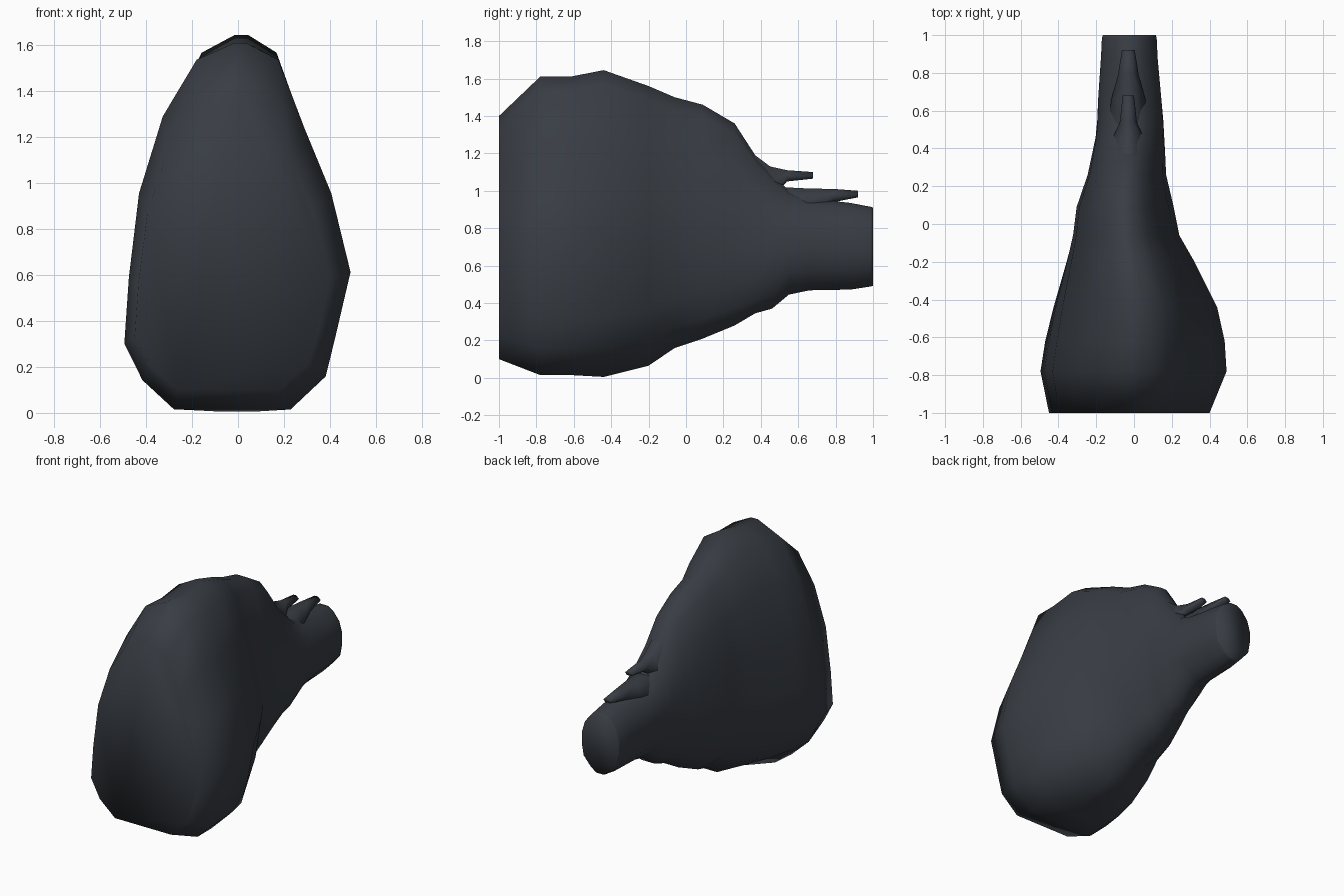
import bpy, bmesh

if "Cube" in bpy.data.objects:
    bpy.data.objects.remove(bpy.data.objects["Cube"])

mat = bpy.data.materials.new("dark_slate")
mat.diffuse_color = (0.04, 0.047, 0.058, 1)
mat.use_nodes = True
mat.node_tree.nodes["Principled BSDF"].inputs["Base Color"].default_value = mat.diffuse_color


def loft(name, rings):
    """Skin a list of equal-sized point rings and cap both ends."""
    bm = bmesh.new()
    loops = [[bm.verts.new(p) for p in ring] for ring in rings]
    n = len(loops[0])
    for a, b in zip(loops, loops[1:]):
        for i in range(n):
            j = (i + 1) % n
            bm.faces.new((a[i], a[j], b[j], b[i]))
    bm.faces.new(loops[0])
    bm.faces.new(loops[-1])
    bmesh.ops.recalc_face_normals(bm, faces=bm.faces)
    for f in bm.faces:
        f.smooth = True
    me = bpy.data.meshes.new(name)
    bm.to_mesh(me)
    bm.free()
    me.materials.append(mat)
    ob = bpy.data.objects.new(name, me)
    bpy.context.collection.objects.link(ob)
    return ob


# Half sections: (height fraction, width fraction), uneven pear in front, oval rear
PEAR_L = [(0, .56), (.08, .84), (.18, 1), (.36, .96), (.59, .87), (.8, .66), (.955, .36), (1, .03)]
PEAR_R = [(0, .47), (.09, .78), (.19, .86), (.375, 1), (.59, .83), (.77, .59), (.955, .36), (1, .08)]
REAR = [(0, .2), (.08, .52), (.23, .9), (.42, 1), (.62, 1), (.8, .84), (.94, .5), (1, .2)]


def section(y, left, right, bottom, top, t, keel=1):
    c, w, h = (left + right) / 2, (right - left) / 2, top - bottom

    def half(pear, s):
        pts = []
        for i, (a, b) in enumerate(zip(pear, REAR)):
            k = a[1] + (b[1] - a[1]) * t
            if i == 0:
                k *= keel
            pts.append((c + s * w * k, y, bottom + h * (a[0] + (b[0] - a[0]) * t)))
        return pts

    return half(PEAR_R, 1) + half(PEAR_L, -1)[::-1]


# Main body: y, left, right, bottom, top, blend, keel width
body = [
    (-1.00, -.45, .40, .10, 1.40, 0),
    (-.78, -.495, .49, .015, 1.61, 0),
    (-.62, -.47, .48, .015, 1.61, 0),
    (-.44, -.43, .44, .005, 1.645, .1, .3),
    (-.20, -.365, .32, .065, 1.56, .25, .5),
    (-.06, -.33, .24, .16, 1.50, .35, .7),
    (.09, -.31, .21, .21, 1.46, .4),
    (.26, -.25, .17, .28, 1.36, .45),
    (.37, -.225, .165, .345, 1.19, .6),
    (.46, -.205, .16, .37, 1.09, .75),
    (.55, -.195, .155, .445, 1.00, .9),
    (.66, -.19, .145, .468, .96, 1),
    (.88, -.175, .125, .472, .935, 1),
    (.985, -.17, .12, .488, .915, 1),
    (1.00, -.165, .115, .492, .91, 1),
]
loft("body", [section(*s) for s in body])


# Tapered spikes above the neck: y, half width, bottom, top (roots sink into the body)
def spike(name, stations):
    rings = []
    for y, w, b, t in stations:
        m = b + (t - b) * .45
        rings.append([(-.03 + k * w, y, z) for k, z in
                      ((-.6, b), (.6, b), (1, m), (.4, t), (-.4, t), (-1, m))])
    loft(name, rings)


spike("upper_spike", [(.26, .10, .90, 1.25), (.37, .10, .90, 1.19), (.45, .085, .95, 1.13),
                      (.54, .045, 1.05, 1.11), (.68, .03, 1.065, 1.10)])
spike("lower_spike", [(.38, .10, .75, 1.00), (.50, .11, .80, 1.02), (.66, .09, .88, 1.012),
                      (.79, .055, .94, 1.01), (.92, .034, .965, 1.00)])
